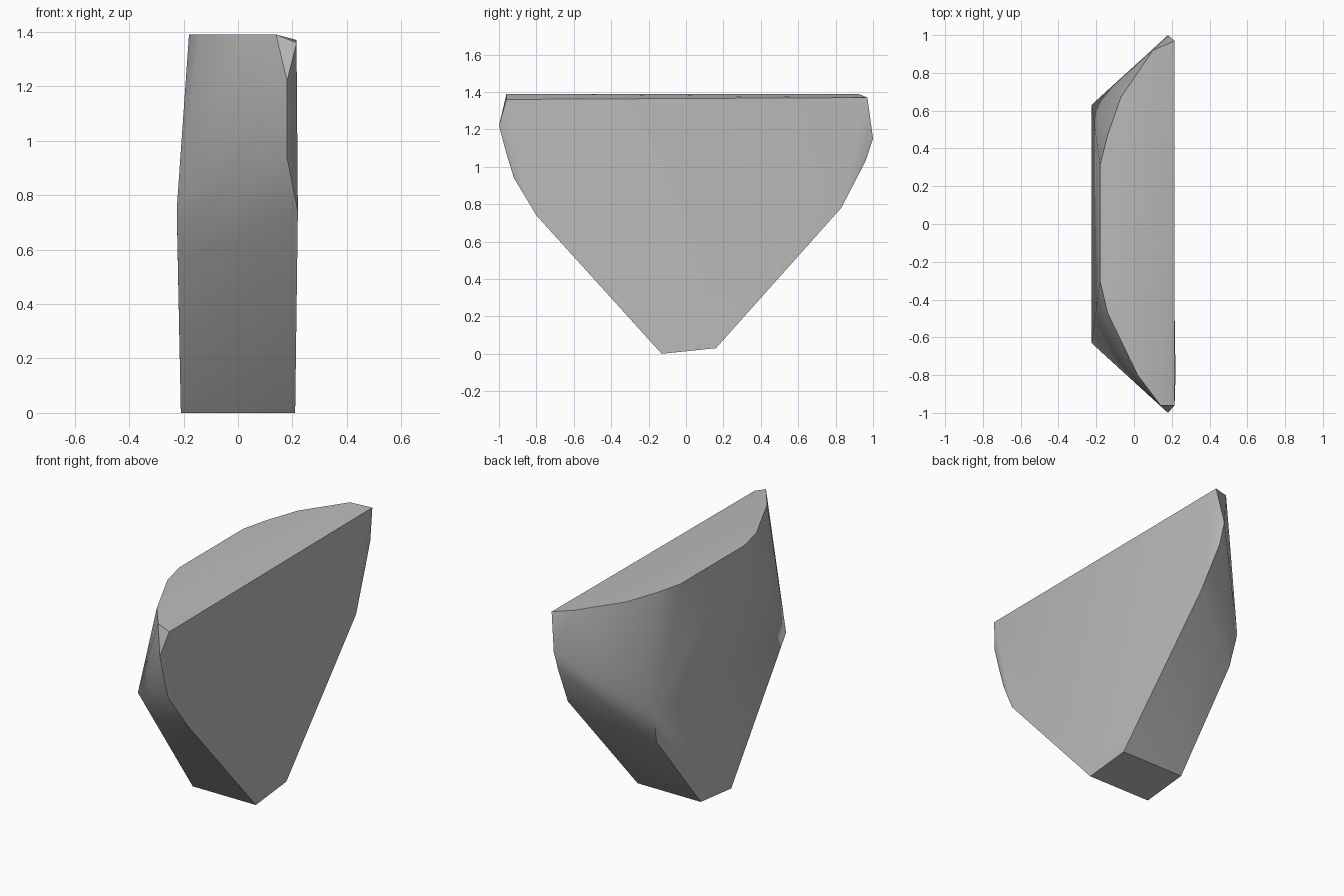
import bpy
import bmesh
import math

if "Cube" in bpy.data.objects:
    bpy.data.objects.remove(bpy.data.objects["Cube"], do_unlink=True)


def flat_material(name, value):
    mat = bpy.data.materials.new(name)
    mat.use_nodes = True
    colour = (value, value, value, 1)
    mat.diffuse_color = colour
    mat.node_tree.nodes["Principled BSDF"].inputs["Base Color"].default_value = colour
    return mat


TOP = 1.39

# Flat top outline (x, y), running from the back corner to the front corner
top_outline = [(.1, .92), (-.07, .67), (-.14, .47), (-.18, .31),
               (-.18, -.3), (-.14, -.47), (.02, -.8), (.14, -.96)]

# Rim of the broad side (x, y, z), from the front top round the foot to the back top
broad_rim = [(.215, -.96, 1.36), (.18, -1, 1.22), (.18, -.96, 1.07),
             (.18, -.92, .94), (.22, -.8, .74), (.21, -.13, 0),
             (.21, .16, .03), (.205, .83, .78), (.18, .96, 1.03),
             (.18, 1, 1.15), (.215, .97, 1.37)]

# Rim of the narrow side (x, y, z), below the top outline
narrow_rim = [(-.225, -.63, .75), (-.21, -.52, .57), (-.21, -.13, 0),
              (-.21, .16, .03), (-.21, .58, .55), (-.225, .63, .74)]


def build_stone(name, points, material):
    """Wrap the rims in a faceted shell and merge its flat faces."""
    bm = bmesh.new()
    for point in points:
        bm.verts.new(point)
    hull = bmesh.ops.convex_hull(bm, input=bm.verts[:])
    unused = [g for g in hull["geom_interior"] if isinstance(g, bmesh.types.BMVert)]
    bmesh.ops.delete(bm, geom=unused, context="VERTS")
    bmesh.ops.dissolve_limit(bm, angle_limit=math.radians(1),
                             verts=bm.verts[:], edges=bm.edges[:])
    bmesh.ops.recalc_face_normals(bm, faces=bm.faces[:])
    mesh = bpy.data.meshes.new(name)
    bm.to_mesh(mesh)
    bm.free()
    mesh.materials.append(material)
    stone = bpy.data.objects.new(name, mesh)
    bpy.context.collection.objects.link(stone)
    return stone


grey = flat_material("stone grey", .5)
top_rim = [(x, y, TOP) for x, y in top_outline]
stone = build_stone("stone_shard", top_rim + broad_rim + narrow_rim, grey)

# Soft shading on the gentle bends, crisp rims
bpy.ops.object.select_all(action="DESELECT")
stone.select_set(True)
bpy.context.view_layer.objects.active = stone
bpy.ops.object.shade_smooth_by_angle(angle=math.radians(40))
